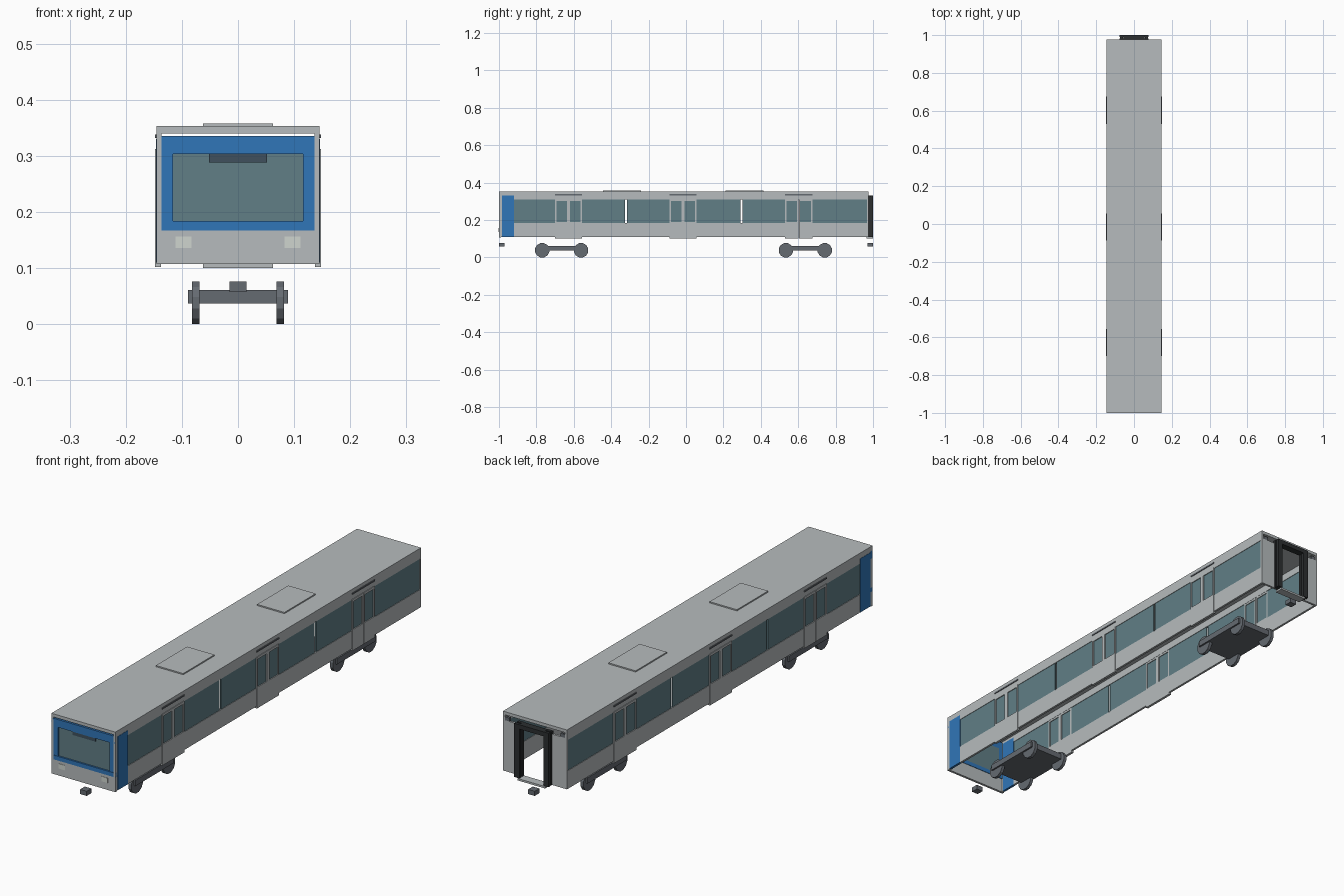
import bpy, bmesh, math
from mathutils import Matrix, Vector

if "Cube" in bpy.data.objects:
    bpy.data.objects.remove(bpy.data.objects["Cube"])


def material(name, rgb):
    m = bpy.data.materials.new(name)
    m.diffuse_color = (*rgb, 1)
    m.use_nodes = True
    m.node_tree.nodes["Principled BSDF"].inputs["Base Color"].default_value = m.diffuse_color
    return m


SILVER = material("silver", (0.47, 0.50, 0.51))
BLUE = material("blue", (0.03, 0.18, 0.48))
GLASS = material("glass", (0.12, 0.21, 0.24))
BLACK = material("black", (0.025, 0.028, 0.03))
STEEL = material("steel", (0.13, 0.145, 0.165))
SIGN = material("sign", (0.05, 0.08, 0.11))
LAMP = material("lamp", (0.62, 0.66, 0.62))


def finish(name, bm, mat):
    me = bpy.data.meshes.new(name)
    bm.to_mesh(me)
    bm.free()
    me.materials.append(mat)
    ob = bpy.data.objects.new(name, me)
    bpy.context.collection.objects.link(ob)
    return ob


def boxes(name, mat, items, mirror=False):
    """One object from (x0, x1, y0, y1, z0, z1) boxes, optionally mirrored in x."""
    bm = bmesh.new()
    if mirror:
        items = items + [(-b[1], -b[0], *b[2:]) for b in items]
    for x0, x1, y0, y1, z0, z1 in items:
        mid = Vector((x0 + x1, y0 + y1, z0 + z1)) / 2
        size = Matrix.Diagonal((x1 - x0, y1 - y0, z1 - z0, 1))
        bmesh.ops.create_cube(bm, size=1, matrix=Matrix.Translation(mid) @ size)
    return finish(name, bm, mat)


XO, XI = 0.145, 0.136                # outer and inner wall faces
SILL, HEAD, BASE = 0.184, 0.31, 0.11  # window band and wall bottom
FRONT, BACK, CAB = -1.0, 0.977, -0.92
DOORS = [(-0.70, -0.557), (-0.088, 0.056), (0.53, 0.675)]

# Roof slab and hatches
boxes("roof", SILVER, [(-XO, XO, FRONT, BACK, 0.34, 0.353)])
boxes("roof_hatch", SILVER, [(-0.062, 0.062, y, y + 0.202, 0.353, 0.358)
                             for y in (-0.443, 0.212)])

# Side walls: strip above the windows, lower panels between the doors, end posts
edges = [CAB] + [y for d in DOORS for y in d] + [BACK]
bays = list(zip(edges[::2], edges[1::2]))
wall = [(XI, XO, CAB, BACK, HEAD, 0.34), (XI, XO, FRONT, CAB, 0.33, 0.34),
        (XI, XO, FRONT, -0.985, BASE, 0.33),
        (XI, XO, BACK - 0.008, BACK, SILL, HEAD)]
wall += [(XI, XO, a, b, BASE, SILL) for a, b in bays]
boxes("side_wall", SILVER, wall, True)
boxes("cab_side_panel", BLUE, [(XI, XO + 0.001, -0.985, CAB, BASE, 0.33)], True)

# Side windows, the middle bays being split by a narrow open gap
panes = []
for a, b in bays:
    cuts = [a, b - 0.008 if b == BACK else b]
    gap = {0: None, 1: -0.32, 2: 0.297, 3: None}[bays.index((a, b))]
    if gap is None:
        panes.append(cuts)
    else:
        panes += [(a, gap - 0.005), (gap + 0.005, b)]
boxes("side_window", GLASS, [(0.138, 0.143, a, b, SILL, HEAD) for a, b in panes], True)

# Double doors with glazed leaves and a slide rail above
frames, door_glass, rails = [], [], []
for a, b in DOORS:
    mid = (a + b) / 2
    for p, q in ((a, mid - 0.001), (mid + 0.001, b)):
        x0, x1, t = 0.137, 0.1475, 0.007
        frames += [(x0, x1, p, q, 0.102, 0.188), (x0, x1, p, q, 0.302, 0.312),
                   (x0, x1, p, p + t, 0.188, 0.302), (x0, x1, q - t, q, 0.188, 0.302)]
        door_glass.append((0.14, 0.144, p + t, q - t, 0.188, 0.302))
    rails.append((0.144, 0.148, a, b, 0.332, 0.338))
boxes("door_leaf", SILVER, frames, True)
boxes("door_window", GLASS, door_glass, True)
boxes("door_rail", STEEL, rails, True)

# Cab front: lower panel, blue surround, windscreen, sign and headlights
boxes("front_panel", SILVER, [(-XO, XO, FRONT, -0.99, 0.107, 0.167)])
boxes("front_surround", BLUE, [
    (-XO, XO, FRONT, -0.988, 0.303, 0.335), (-XO, XO, FRONT, -0.988, 0.167, SILL),
    (-XI, -0.116, -0.998, -0.988, SILL, 0.303), (0.116, XI, -0.998, -0.988, SILL, 0.303)])
boxes("windscreen", GLASS, [(-0.116, 0.116, -0.993, -0.988, SILL, 0.303)])
boxes("destination_sign", SIGN, [(-0.052, 0.052, -0.997, -0.993, 0.288, 0.303)])
boxes("headlight", LAMP, [(0.083, 0.111, -1.0015, -0.998, 0.136, 0.156)], True)

# Rear wall around the open doorway, tail lamps, gangway frame and step
boxes("rear_wall", SILVER, [(0.06, XI, BACK - 0.009, BACK, BASE, 0.318)], True)
boxes("tail_lamp", STEEL, [(0.115, 0.135, BACK - 0.009, BACK, 0.318, 0.332)], True)
boxes("gangway_column", BLACK, [(0.055, 0.078, 0.970, 0.983, BASE, 0.33),
                                (0.058, 0.073, 0.983, 0.989, BASE, 0.327),
                                (0.055, 0.078, 0.989, 1.0, BASE, 0.33)], True)
boxes("gangway_top", BLACK, [(-0.055, 0.055, 0.972, 1.0, 0.312, 0.33)])
boxes("gangway_step", SILVER, [(-0.062, 0.062, 0.965, 1.0, 0.10, 0.108)])

# Couplers
boxes("coupler", STEEL, [(-0.015, 0.015, y, y + 0.03, 0.057, 0.076) for y in (-1, 0.97)])

# Bogies: flat frame and four faceted wheels each
for label, cy in (("front", -0.665), ("rear", 0.638)):
    boxes(label + "_bogie_frame", STEEL, [(-0.089, 0.089, cy - 0.125, cy + 0.125, 0.037, 0.061)])
    bm = bmesh.new()
    for x in (-0.0755, 0.0755):
        for dy in (-0.104, 0.104):
            m = (Matrix.Translation((x, cy + dy, 0.038)) @ Matrix.Rotation(math.pi / 2, 4, 'Y')
                 @ Matrix.Rotation(math.pi / 12, 4, 'Z'))
            bmesh.ops.create_cone(bm, cap_ends=True, segments=12, radius1=0.0393,
                                  radius2=0.0393, depth=0.013, matrix=m)
    finish(label + "_bogie_wheels", bm, STEEL)
